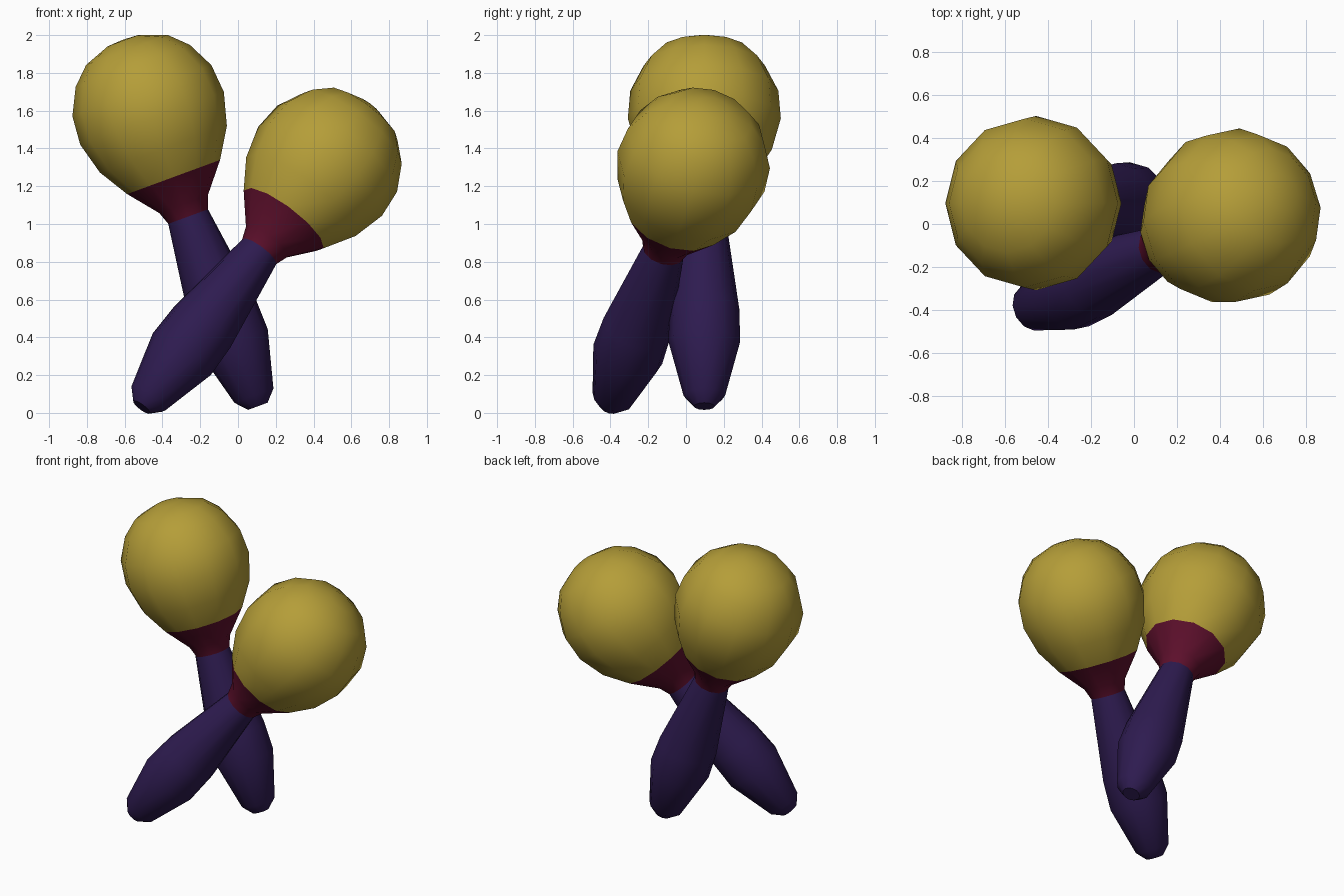
import bpy, bmesh, math
from mathutils import Vector

if "Cube" in bpy.data.objects:
    bpy.data.objects.remove(bpy.data.objects["Cube"])

SIDES = 12

# Profiles as (radius, distance along the axis from the handle tip)
HANDLE = [(0, 0), (0.055, 0), (0.11, 0.06), (0.19, 0.365), (0.185, 0.55), (0.112, 1.07)]
COLLAR = [(0.112, 1.07), (0.137, 1.14), (0.262, 1.293)]
HEAD = [(0.262, 1.293), (0.358, 1.45), (0.405, 1.624), (0.392, 1.78),
        (0.322, 1.92), (0.23, 2.01), (0.088, 2.063), (0, 2.068)]


def material(name, rgb):
    m = bpy.data.materials.new(name)
    m.diffuse_color = (*rgb, 1)
    m.use_nodes = True
    m.node_tree.nodes["Principled BSDF"].inputs["Base Color"].default_value = m.diffuse_color
    return m


PURPLE = material("purple", (0.027, 0.011, 0.08))
RED = material("red", (0.11, 0.005, 0.025))
YELLOW = material("yellow", (0.46, 0.34, 0.04))


def lathe(name, profile, mat, tip, axis):
    """Revolve a profile around z, then place it along the given axis."""
    bm = bmesh.new()
    rings = []
    for r, z in profile:
        n = SIDES if r else 1
        rings.append([bm.verts.new((r * math.cos(2 * math.pi * i / SIDES),
                                    r * math.sin(2 * math.pi * i / SIDES), z))
                      for i in range(n)])
    for a, b in zip(rings, rings[1:]):
        for i in range(SIDES):
            j = (i + 1) % SIDES
            quad = [a[i % len(a)], a[j % len(a)], b[j % len(b)], b[i % len(b)]]
            bm.faces.new(list(dict.fromkeys(quad)))
    bmesh.ops.recalc_face_normals(bm, faces=bm.faces)
    mesh = bpy.data.meshes.new(name)
    bm.to_mesh(mesh)
    bm.free()
    mesh.shade_smooth()
    mesh.set_sharp_from_angle(angle=math.radians(40))
    mesh.materials.append(mat)
    obj = bpy.data.objects.new(name, mesh)
    obj.location = tip
    obj.rotation_euler = Vector((0, 0, 1)).rotation_difference(Vector(axis)).to_euler()
    bpy.context.collection.objects.link(obj)


# Two crossed maracas: side, handle tip, axis direction
for side, tip, axis in (("left", (0.105, 0.097, 0.035), (-0.345, 0, 0.939)),
                        ("right", (-0.51, -0.405, 0.03), (0.58, 0.265, 0.767))):
    lathe(side + "_handle", HANDLE, PURPLE, tip, axis)
    lathe(side + "_collar", COLLAR, RED, tip, axis)
    lathe(side + "_head", HEAD, YELLOW, tip, axis)
